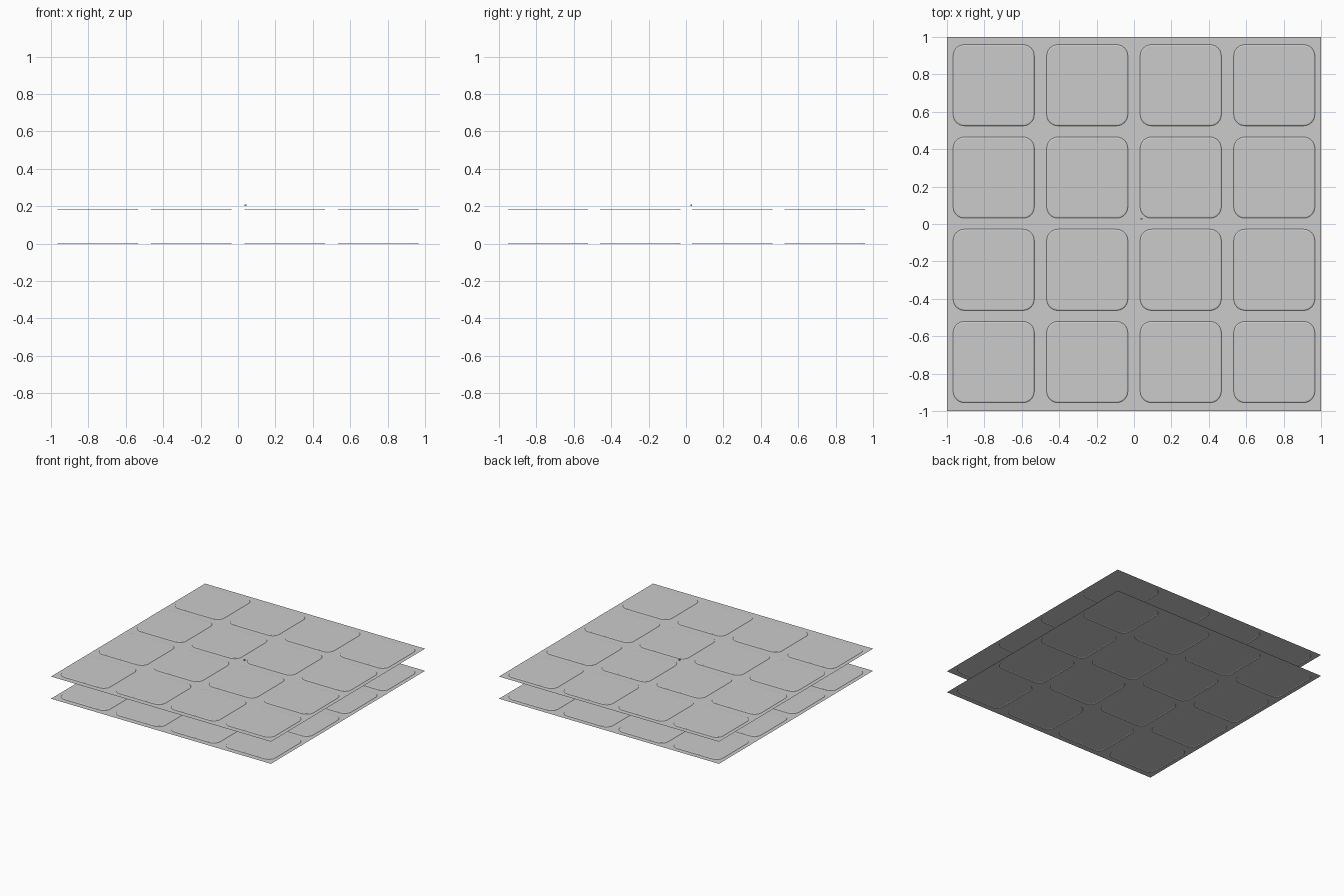
import bpy, bmesh
from math import sin, cos, pi

if "Cube" in bpy.data.objects:
    bpy.data.objects.remove(bpy.data.objects["Cube"])

XS = [-0.75, -0.25, 0.25, 0.75]
YS = [-0.738, -0.245, 0.248, 0.742]
HALF, RADIUS, SEG = 0.217, 0.06, 8
LIFT = 0.004


def rounded_loop(bm, cx, cy, half, r, z):
    verts = []
    for q, (sx, sy) in enumerate([(1, 1), (-1, 1), (-1, -1), (1, -1)]):
        for i in range(SEG + 1):
            a = q * pi / 2 + i * pi / 2 / SEG
            verts.append(bm.verts.new((cx + sx * (half - r) + r * cos(a),
                                       cy + sy * (half - r) + r * sin(a), z)))
    return verts


def ring_edges(bm, vs):
    return [bm.edges.new((vs[i - 1], vs[i])) for i in range(len(vs))]


def panel(name, z):
    bm = bmesh.new()
    # sheet border and openings
    corners = [bm.verts.new((x, y, 0)) for x, y in [(-1, -1), (1, -1), (1, 1), (-1, 1)]]
    edges = ring_edges(bm, corners)
    bases = []
    for x in XS:
        for y in YS:
            base = rounded_loop(bm, x, y, HALF, RADIUS, 0)
            edges += ring_edges(bm, base)
            bases.append((x, y, base))
    bmesh.ops.triangle_fill(bm, use_beauty=True, edges=edges, normal=(0, 0, 1))
    # shallow embossed pads with a sloped rim
    for x, y, lower in bases:
        for inset, h in [(0.003, LIFT * 0.7), (0.008, LIFT)]:
            upper = rounded_loop(bm, x, y, HALF - inset, RADIUS - inset, h)
            for i in range(len(lower)):
                bm.faces.new((lower[i - 1], lower[i], upper[i], upper[i - 1]))
            lower = upper
        bm.faces.new(lower)
    for f in bm.faces:
        f.normal_update()
        if f.normal.z < 0:
            f.normal_flip()
    me = bpy.data.meshes.new(name)
    bm.to_mesh(me)
    bm.free()
    ob = bpy.data.objects.new(name, me)
    ob.location.z = z
    bpy.context.collection.objects.link(ob)


panel("lower_panel", 0)
panel("upper_panel", 0.182)

# tiny marker hovering above the upper panel
bpy.ops.mesh.primitive_cube_add(size=0.01, location=(0.04, 0.028, 0.205))
bpy.context.object.name = "small_marker"
